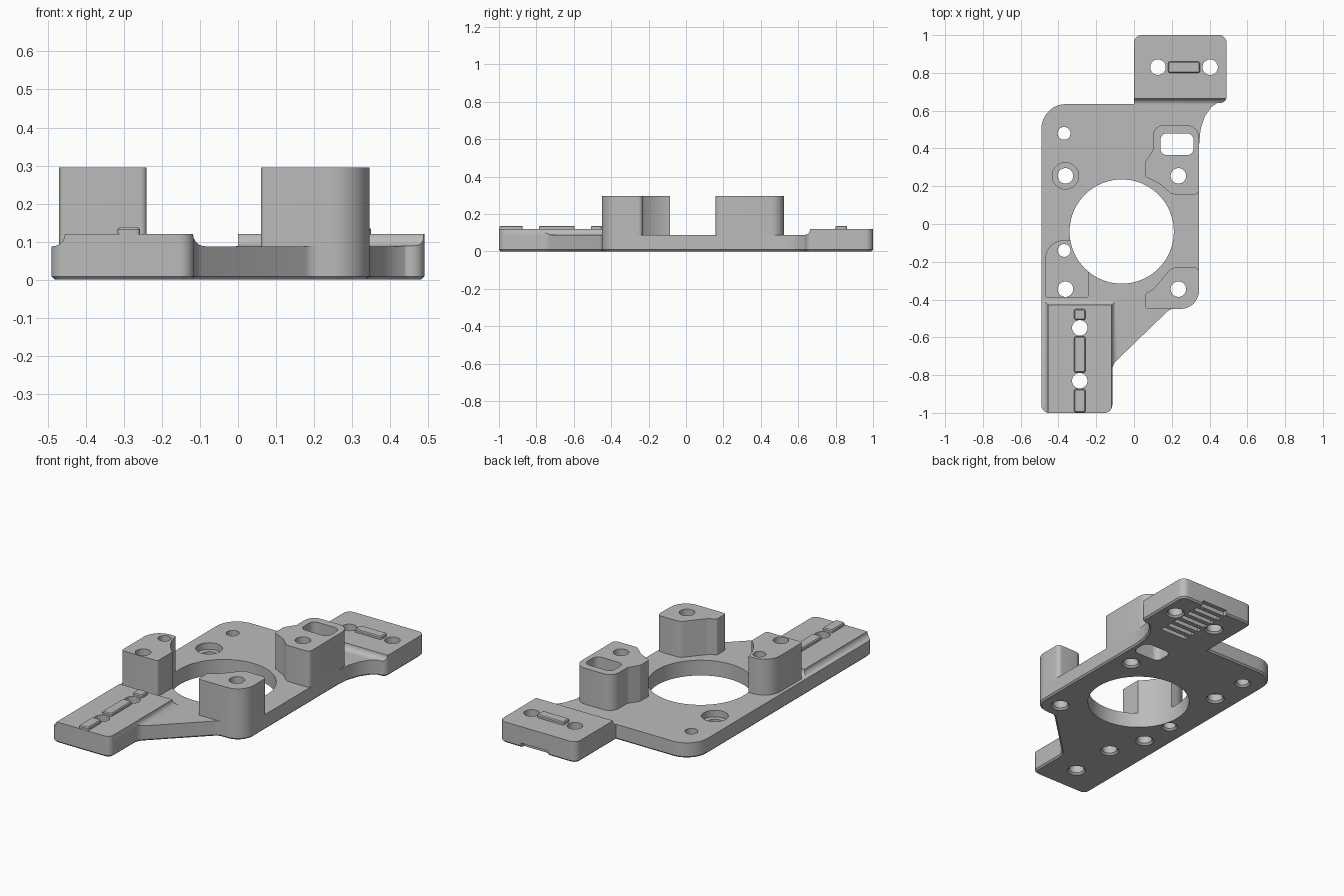
import bpy, bmesh, math
from mathutils import Vector

cube = bpy.data.objects.get("Cube")
if cube:
    bpy.data.objects.remove(cube, do_unlink=True)

grey = bpy.data.materials.new("plain_grey")
grey.use_nodes = True
grey.diffuse_color = (0.5, 0.5, 0.5, 1)
grey.node_tree.nodes["Principled BSDF"].inputs["Base Color"].default_value = (0.5, 0.5, 0.5, 1)

TOP = 0.088      # plate surface
PAD = 0.12       # pad surface
POST = 0.295     # post tops
COVE = PAD - TOP


def rounded(points):
    """Closed outline from (x, y, corner radius) points."""
    out, n = [], len(points)
    for i, (x, y, r) in enumerate(points):
        p = Vector((x, y))
        if r == 0:
            out.append(p)
            continue
        u = (Vector(points[i - 1][:2]) - p).normalized()
        v = (Vector(points[(i + 1) % n][:2]) - p).normalized()
        half = u.angle(v) / 2
        d = r / math.tan(half)
        c = p + (u + v).normalized() * r / math.sin(half)
        a, b = p + u * d - c, p + v * d - c
        a0 = math.atan2(a.y, a.x)
        turn = (math.atan2(b.y, b.x) - a0 + math.pi) % (2 * math.pi) - math.pi
        steps = max(2, round(abs(turn) / math.radians(10)))
        for k in range(steps + 1):
            t = a0 + turn * k / steps
            out.append(c + Vector((math.cos(t), math.sin(t))) * r)
    return out


def rect(x0, y0, x1, y1, r=0.0):
    return rounded([(x0, y0, r), (x1, y0, r), (x1, y1, r), (x0, y1, r)])


def circle(x, y, r, n=32):
    return [Vector((x + r * math.cos(2 * math.pi * k / n), y + r * math.sin(2 * math.pi * k / n)))
            for k in range(n)]


def loft(bm, layers):
    """Closed solid through a stack of (outline, z) layers; returns the bottom face."""
    rings = [[bm.verts.new((p.x, p.y, z)) for p in pts] for pts, z in layers]
    bottom = bm.faces.new(rings[0])
    bm.faces.new(rings[-1])
    for lo, hi in zip(rings, rings[1:]):
        for i in range(len(lo)):
            j = (i + 1) % len(lo)
            bm.faces.new((lo[i], lo[j], hi[j], hi[i]))
    return bottom


def make(name, solids, chamfer=0.0):
    bm = bmesh.new()
    for layers in solids:
        bottom = loft(bm, layers)
    bmesh.ops.recalc_face_normals(bm, faces=bm.faces)
    if chamfer:
        bmesh.ops.bevel(bm, geom=list(bottom.edges), offset=chamfer, segments=1, affect='EDGES')
    mesh = bpy.data.meshes.new(name)
    bm.to_mesh(mesh)
    bm.free()
    mesh.materials.append(grey)
    obj = bpy.data.objects.new(name, mesh)
    bpy.context.scene.collection.objects.link(obj)
    return obj


def boolean(obj, tool, operation):
    mod = obj.modifiers.new("cut", 'BOOLEAN')
    mod.operation, mod.solver, mod.object = operation, 'EXACT', tool
    bpy.context.view_layer.update()
    dg = bpy.context.evaluated_depsgraph_get()
    mesh = bpy.data.meshes.new_from_object(obj.evaluated_get(dg))
    obj.modifiers.clear()
    obj.data = mesh


def hole(x, y, r, sink=None):
    """Through hole with a chamfered underside and optional counterbore."""
    layers = [(circle(x, y, r + 0.02), -0.01), (circle(x, y, r), 0.01)]
    if sink:
        layers += [(circle(x, y, r), 0.05), (circle(x, y, sink), 0.05)]
        r = sink
    return layers + [(circle(x, y, r), 0.4)]


# Base plate outline, including both mounting tongues
outline = rounded([
    (-0.49, -1, 0.04), (-0.115, -1, 0.04), (-0.115, -0.745, 0.07), (0.19, -0.45, 0.05),
    (0.345, -0.45, 0.1), (0.345, 0.42, 0), (0.352, 0.5, 0), (0.375, 0.57, 0), (0.41, 0.62, 0),
    (0.44, 0.64, 0), (0.49, 0.64, 0.035), (0.49, 1, 0.04), (0, 1, 0.04), (0, 0.635, 0),
    (-0.49, 0.635, 0.13)])
plate = make("base_plate", [[(outline, 0), (outline, TOP)]], chamfer=0.009)

# Raised pads with coved edges, trimmed to the plate outline
cove = [(COVE, 0.075)]
for k in range(9):
    t = math.pi / 2 * k / 8
    cove.append((COVE * (1 - math.sin(t)), TOP + COVE * (1 - math.cos(t))))
front_pad = make("front_pad", [[(rect(-0.455 - o, -1.1, -0.118 + o, -0.428 + o), z) for o, z in cove]])
rear_pad = make("rear_pad", [[(rect(-0.005, 0.664 - o, 0.6, 1.1), z) for o, z in cove]])
trim = make("trim_helper", [[(outline, 0.05), (outline, 0.3)]])
for pad in (front_pad, rear_pad):
    boolean(pad, trim, 'INTERSECT')

# Three upright posts
post_shapes = {
    "right_post": [(-0.47, -0.39, 0.015), (-0.24, -0.39, 0.015), (-0.24, -0.085, 0),
                   (-0.47, -0.085, 0.1)],
    "front_left_post": [(0.06, -0.45, 0.015), (0.345, -0.45, 0.1), (0.345, -0.23, 0.025),
                        (0.2, -0.23, 0.05), (0.105, -0.342, 0.06), (0.06, -0.37, 0.01)],
    "rear_left_post": [(0.345, 0.157, 0.025), (0.2, 0.157, 0.04), (0.14, 0.21, 0.04),
                       (0.06, 0.25, 0.015), (0.06, 0.33, 0.02), (0.1, 0.39, 0.03),
                       (0.1, 0.525, 0.06), (0.345, 0.525, 0.07)],
}
posts = []
for name, shape in post_shapes.items():
    pts = rounded(shape)
    posts.append(make(name, [[(pts, 0.08), (pts, POST)]]))

# Locating ribs on the pads
rib_boxes = {
    "front_rib_1": (-0.317, -0.998, -0.257, -0.873),
    "front_rib_2": (-0.317, -0.787, -0.257, -0.595),
    "front_rib_3": (-0.317, -0.508, -0.257, -0.45),
    "rear_rib": (0.18, 0.8, 0.35, 0.86),
}
ribs = []
for name, box in rib_boxes.items():
    ribs.append(make(name, [[(rect(*box, 0.012), 0.11), (rect(*box, 0.012), 0.132),
                             (rect(box[0] + 0.005, box[1] + 0.005, box[2] - 0.005, box[3] - 0.005, 0.007),
                              0.137)]]))

# Central bore, slot and screw holes
bore = circle(-0.065, -0.04, 0.276, 80)
slot = rect(0.14, 0.365, 0.315, 0.48, 0.035)
holes = [(-0.37, 0.48, 0.034), (-0.363, 0.255, 0.041, 0.07), (0.235, 0.255, 0.041),
         (0.235, -0.345, 0.041), (-0.37, -0.14, 0.034), (-0.363, -0.345, 0.041),
         (-0.287, -0.55, 0.041), (-0.287, -0.83, 0.041), (0.127, 0.83, 0.041), (0.403, 0.83, 0.041)]
cutter = make("hole_helper", [[(bore, -0.05), (bore, 0.4)], [(slot, -0.05), (slot, 0.4)]]
              + [hole(*h) for h in holes])
for part in [plate, front_pad, rear_pad] + posts:
    boolean(part, cutter, 'DIFFERENCE')

# Grip grooves under the rear tongue
grooves = []
for k in range(7):
    y = 0.975 - 0.055 * k
    box = rect(0.18, y, 0.35, y + (0.05 if k == 0 else 0.028))
    grooves.append([(box, -0.02), (box, 0.025)])
groove_cutter = make("groove_helper", grooves)
boolean(plate, groove_cutter, 'DIFFERENCE')

for helper in (trim, cutter, groove_cutter):
    bpy.data.objects.remove(helper, do_unlink=True)

# Smooth curved walls, keep edges sharp
bpy.ops.object.select_all(action='DESELECT')
for part in [plate, front_pad, rear_pad] + posts + ribs:
    part.select_set(True)
    bpy.context.view_layer.objects.active = part
bpy.ops.object.shade_smooth_by_angle(angle=math.radians(30))
